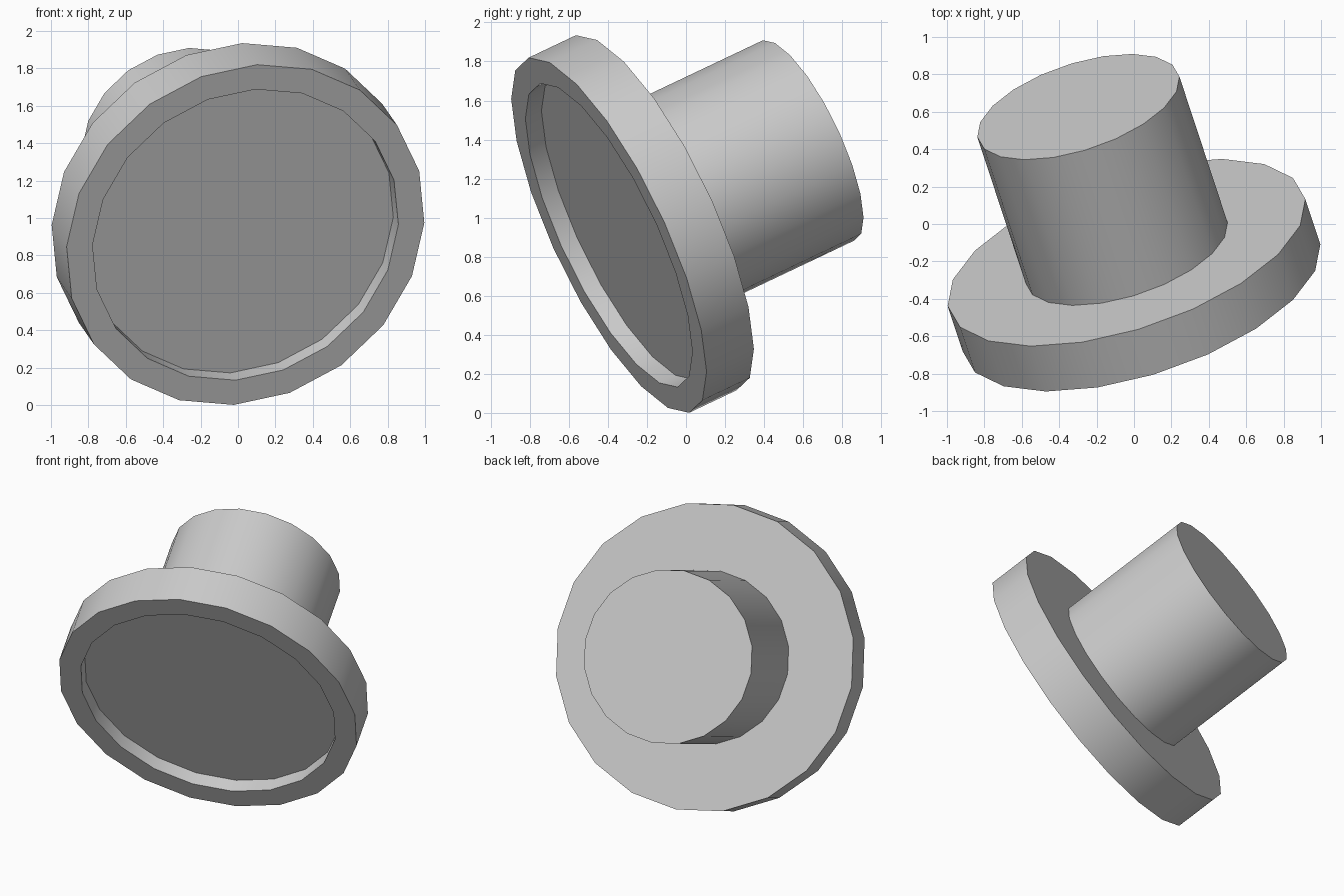
import bpy, bmesh, math
from mathutils import Vector, Matrix

if "Cube" in bpy.data.objects:
    bpy.data.objects.remove(bpy.data.objects["Cube"])

SIDES = 20

# Tilted frame: axis points from the flange out through the stem
axis = Vector((-0.286, 0.866, 0.411)).normalized()
u = Vector((0.065, -0.42, 0.91))
u = (u - axis * u.dot(axis)).normalized()
v = axis.cross(u)
centre = Vector((0.04, -0.395, 0.91))

# Lathe profile (radius, height): recess floor, rim, flange, stem, cap
profile = [(0.855, 0.095), (0.855, 0.0), (1.0, 0.0),
           (1.0, 0.28), (0.565, 0.28), (0.565, 1.18)]

bm = bmesh.new()
rings = []
for r, h in profile:
    ring = []
    for i in range(SIDES):
        a = math.tau * i / SIDES
        ring.append(bm.verts.new((r * math.cos(a), r * math.sin(a), h)))
    rings.append(ring)
for lo, hi in zip(rings, rings[1:]):
    for i in range(SIDES):
        j = (i + 1) % SIDES
        bm.faces.new((lo[i], lo[j], hi[j], hi[i]))
bm.faces.new(rings[0])      # recess floor
bm.faces.new(rings[-1])     # stem end
bmesh.ops.recalc_face_normals(bm, faces=bm.faces)

# Tilt into place
basis = Matrix((u, v, axis)).transposed().to_4x4()
bm.transform(Matrix.Translation(centre) @ basis)

mesh = bpy.data.meshes.new("flanged_knob")
bm.to_mesh(mesh)
bm.free()
knob = bpy.data.objects.new("flanged_knob", mesh)
bpy.context.collection.objects.link(knob)

# Smooth round walls, sharp rims
bpy.context.view_layer.objects.active = knob
knob.select_set(True)
bpy.ops.object.shade_smooth_by_angle(angle=math.radians(30))
